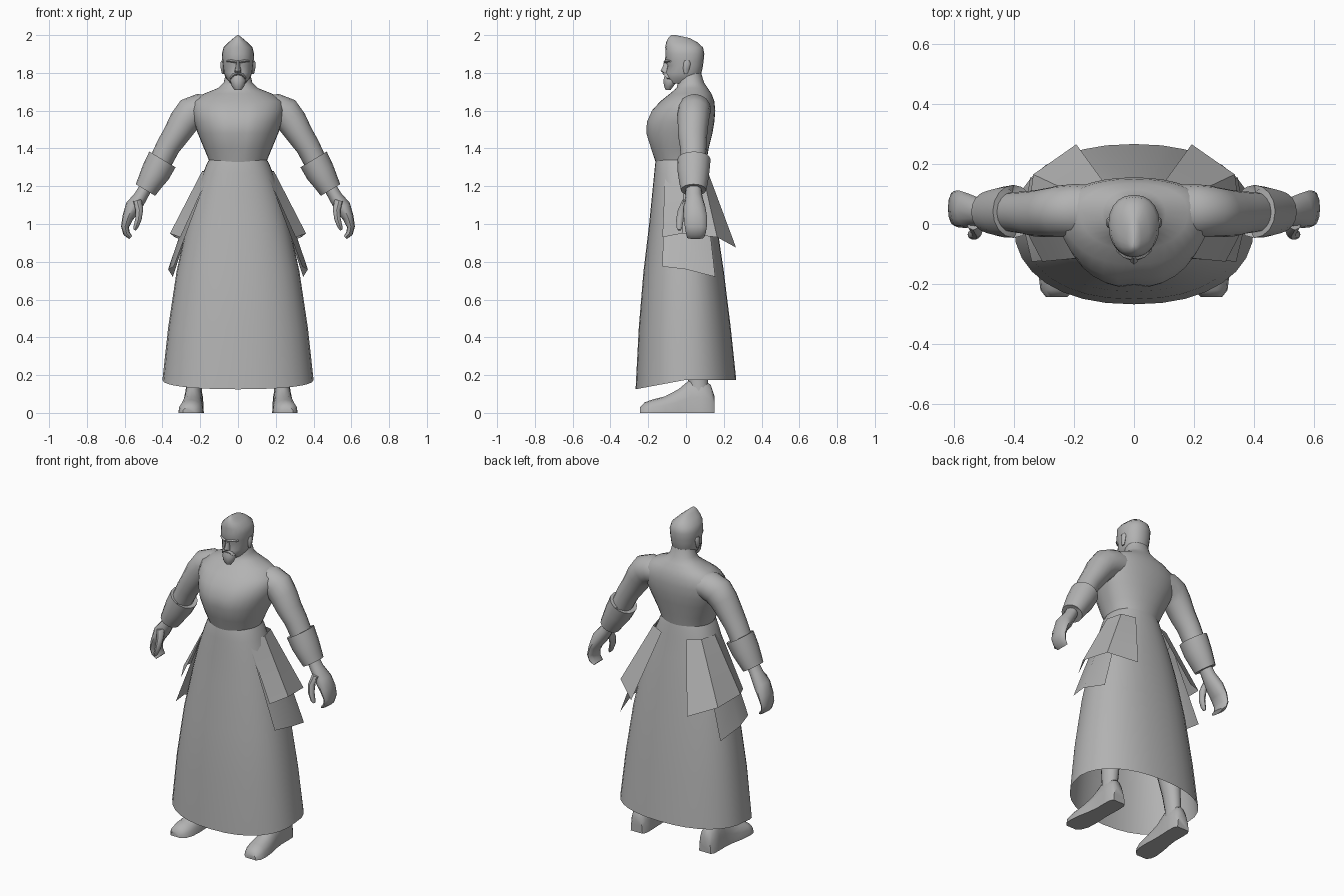
import bpy, bmesh, math
from mathutils import Vector

grey = bpy.data.materials.new("stone_grey")
grey.diffuse_color = (0.45, 0.45, 0.45, 1)


def build(name, rings, caps=True, closed=True, mirror=False, angle=45):
    """Skin a list of equal-length point rings."""
    bm = bmesh.new()
    vs = [[bm.verts.new(p) for p in r] for r in rings]
    n = len(rings[0])
    for a, b in zip(vs, vs[1:]):
        for i in range(n if closed else n - 1):
            j = (i + 1) % n
            bm.faces.new((a[i], a[j], b[j], b[i]))
    if caps:
        bm.faces.new(vs[0][::-1])
        bm.faces.new(vs[-1])
    bmesh.ops.recalc_face_normals(bm, faces=bm.faces)
    me = bpy.data.meshes.new(name)
    bm.to_mesh(me)
    bm.free()
    me.materials.append(grey)
    ob = bpy.data.objects.new(name, me)
    bpy.context.collection.objects.link(ob)
    bpy.ops.object.select_all(action='DESELECT')
    ob.select_set(True)
    bpy.context.view_layer.objects.active = ob
    bpy.ops.object.shade_smooth_by_angle(angle=math.radians(angle))
    if mirror:
        m = ob.modifiers.new("mirror", 'MIRROR')
        m.use_mirror_merge = False
        m.mirror_object = origin
    return ob


def spow(v, e):
    return math.copysign(abs(v) ** (2 / e), v)


def level(z, rx, yf, yc, yb, n=24, e=2.0, cx=0.0):
    """Horizontal ring with separate front and back depth."""
    out = []
    for i in range(n):
        a = 2 * math.pi * i / n
        c, s = spow(math.cos(a), e), spow(math.sin(a), e)
        out.append(Vector((cx + rx * c, yc + s * ((yb - yc) if s > 0 else (yc - yf)), z)))
    return out


def tube(name, path, n=12, mirror=True, angle=45):
    """Limb along (x, y, z, thickness across, thickness in y)."""
    rings = []
    for k, (x, y, z, r, ry) in enumerate(path):
        p, q = path[max(k - 1, 0)], path[min(k + 1, len(path) - 1)]
        t = Vector((q[0] - p[0], 0, q[2] - p[2])).normalized()
        nrm = Vector((-t.z, 0, t.x))
        rings.append([Vector((x, y, z)) + nrm * r * math.cos(a) + Vector((0, ry * math.sin(a), 0))
                      for a in (2 * math.pi * i / n for i in range(n))])
    return build(name, rings, mirror=mirror, angle=angle)


# Mirror centre helper
origin = bpy.data.objects.new("mirror_centre", None)
bpy.context.collection.objects.link(origin)
origin.hide_render = True

# Torso with a shallow groove down the chest
torso = [level(*r, n=32, e=2.15) for r in (
    (1.29, .145, -.15, -.02, .10), (1.34, .155, -.165, -.02, .11), (1.40, .18, -.19, -.01, .12),
    (1.48, .213, -.215, .01, .14), (1.54, .235, -.212, .03, .15), (1.60, .25, -.185, .04, .155),
    (1.65, .24, -.135, .04, .15), (1.69, .18, -.085, .04, .135), (1.72, .105, -.05, .035, .115),
    (1.75, .075, -.042, .03, .095), (1.80, .065, -.04, .025, .08))]
for ring in torso[2:6]:
    for p in ring:
        if p.y < 0:
            p.y += .012 * math.exp(-(p.x / .03) ** 2)
build("torso", torso)

# Head with swept crest
build("head", [level(*r, n=20, e=2.2) for r in (
    (1.745, .04, -.095, -.02, .05), (1.77, .062, -.108, -.01, .07), (1.80, .076, -.108, 0, .082),
    (1.838, .08, -.098, 0, .09), (1.862, .083, -.112, 0, .093), (1.90, .085, -.108, 0, .097),
    (1.935, .077, -.11, -.01, .09), (1.962, .05, -.105, -.03, .06), (1.984, .024, -.095, -.05, .02),
    (2.0, .004, -.078, -.07, -.055))])
# Beard, moustache and nose
build("beard", [level(*r, n=10) for r in (
    (1.71, .018, -.108, -.095, -.08), (1.73, .033, -.118, -.09, -.065),
    (1.76, .042, -.122, -.08, -.04), (1.785, .035, -.115, -.08, -.05))])
build("nose", [level(*r, n=8) for r in (
    (1.80, .018, -.122, -.10, -.08), (1.81, .018, -.135, -.10, -.08),
    (1.835, .011, -.122, -.10, -.08), (1.865, .009, -.115, -.10, -.08))])
tube("moustache", [(0, -.108, 1.797, .007, .017), (.025, -.102, 1.789, .008, .014),
                   (.04, -.09, 1.77, .005, .012)], 8)
tube("brow", [(.008, -.108, 1.858, .007, .012), (.035, -.10, 1.864, .008, .012),
              (.06, -.077, 1.862, .005, .012)], 8)
build("ear", [level(*r, n=8, cx=.08) for r in (
    (1.795, .005, -.01, 0, .008), (1.82, .011, -.015, 0, .018),
    (1.85, .014, -.014, .003, .025), (1.865, .008, -.008, .005, .018))], mirror=True)

# Upper arm, flared bracer, mitten hand and thumb
tube("upper_arm", [(.13, .045, 1.61, .07, .085), (.20, .045, 1.605, .085, .088), (.25, .042, 1.585, .088, .086),
                   (.287, .038, 1.54, .08, .082), (.33, .035, 1.47, .07, .077),
                   (.37, .038, 1.41, .064, .07), (.42, .04, 1.31, .06, .065)], 16)
tube("bracer", [(.405, .04, 1.325, .055, .06), (.40, .042, 1.342, .081, .088), (.435, .04, 1.275, .078, .084),
                (.47, .04, 1.215, .066, .075), (.49, .04, 1.18, .06, .067), (.488, .04, 1.185, .04, .05)], 16, angle=35)
tube("hand", [(.485, .04, 1.20, .034, .04), (.515, .042, 1.145, .036, .045), (.555, .045, 1.09, .043, .058),
              (.583, .05, 1.035, .030, .062), (.598, .052, .985, .021, .058),
              (.59, .052, .95, .018, .052), (.568, .05, .928, .011, .045)])
tube("thumb", [(.535, .005, 1.125, .024, .025), (.522, -.02, 1.075, .020, .023),
               (.527, -.032, 1.025, .017, .02), (.54, -.035, .985, .013, .016), (.548, -.035, .968, .006, .009)], 8)

# Long open skirt with a raised hem at sides and back
skirt = [level(*r, n=32, e=2.25) for r in (
    (1.345, .15, -.158, -.02, .108), (1.32, .165, -.163, -.02, .113), (1.27, .185, -.168, -.02, .12),
    (1.15, .228, -.18, -.01, .14), (1.0, .27, -.195, 0, .163), (.75, .325, -.225, 0, .20),
    (.45, .37, -.25, 0, .237), (.175, .40, -.267, 0, .266))]
for p in skirt[-1]:
    p.z -= .05 * max(0, -p.y / .267)
build("skirt", skirt, caps=False)


def panel(name, top, bottom):
    rows = [[Vector(a).lerp(Vector(b), f) for a, b in zip(top, bottom)] for f in (0, .33, .67, 1)]
    build(name, rows, caps=False, closed=False, mirror=True, angle=30)


# Layered hip panels
panel("upper_hip_panel", [(.15, -.11, 1.27), (.19, -.01, 1.28), (.165, .085, 1.28), (.085, .118, 1.27)],
      [(.305, -.125, .93), (.36, -.02, .95), (.335, .165, .93), (.192, .265, .875)])
panel("lower_hip_panel", [(.18, -.115, 1.2), (.22, 0, 1.2), (.19, .1, 1.2)],
      [(.34, -.125, .775), (.37, 0, .76), (.345, .155, .72)])

# Legs
tube("leg", [(.235, .07, .07, .046, .06), (.232, .065, .16, .042, .052), (.225, .06, .26, .048, .06),
             (.21, .05, .42, .068, .078), (.19, .02, .62, .065, .07),
             (.15, .0, .9, .085, .09), (.11, -.01, 1.2, .08, .09)])

# Feet: flat-soled sections from heel to toe (y, centre x, half width, height)
foot = []
for y, cx, w, h in ((.15, .235, .04, .09), (.13, .235, .052, .15), (.08, .235, .054, .18), (.02, .236, .052, .175),
                    (-.04, .24, .055, .125), (-.11, .245, .064, .088), (-.18, .25, .066, .07),
                    (-.22, .255, .056, .055), (-.243, .258, .035, .03)):
    foot.append([Vector((cx + w * math.cos(a), y, h * math.sin(a) ** .8 if 0 < i < 8 else 0))
                 for i, a in ((i, math.pi * i / 8) for i in range(9))])
build("foot", foot, mirror=True)
